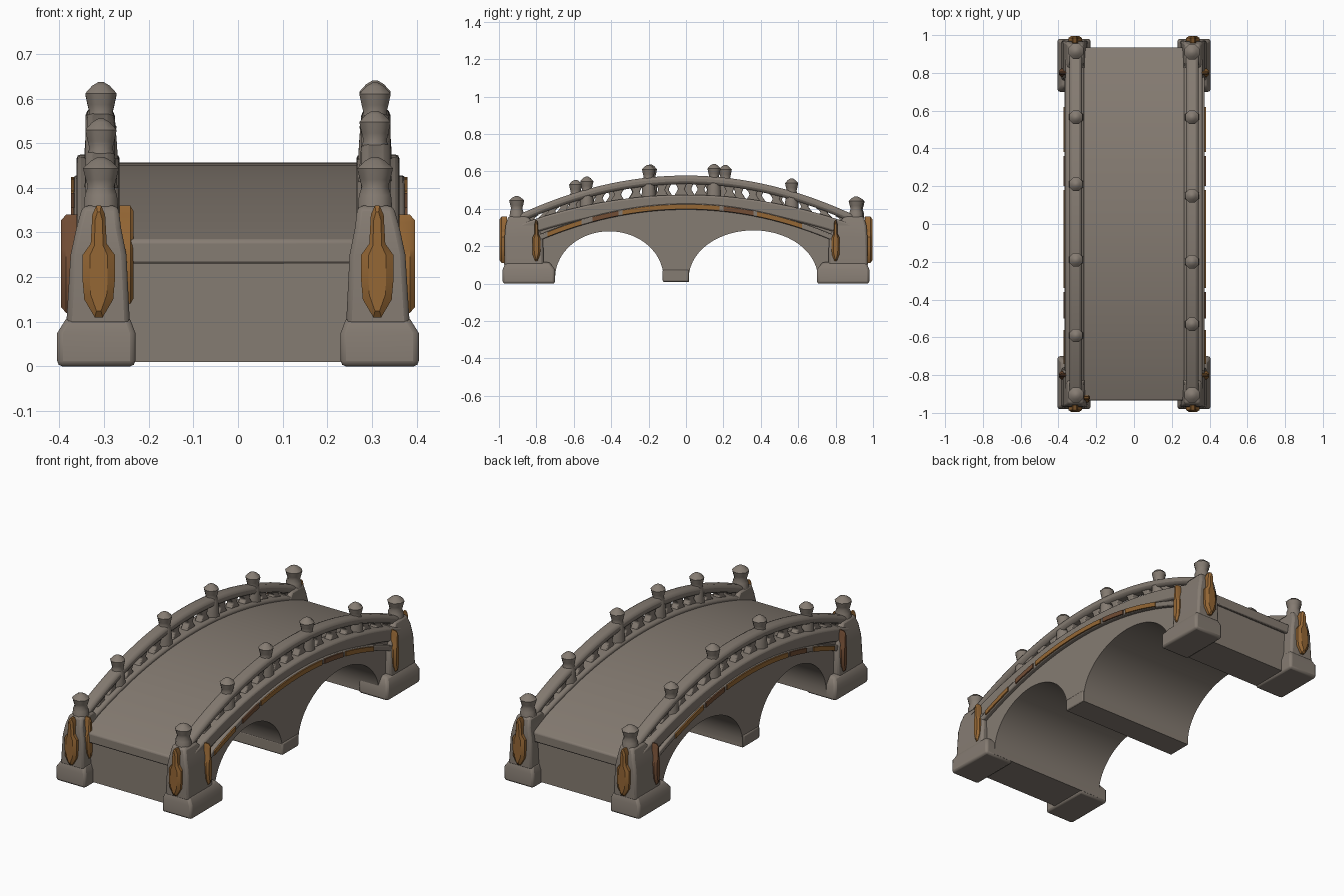
import bpy, bmesh, math
from mathutils import Vector

if "Cube" in bpy.data.objects:
    bpy.data.objects.remove(bpy.data.objects["Cube"])


def mat(name, col):
    m = bpy.data.materials.new(name)
    m.diffuse_color = (*col, 1)
    m.use_nodes = True
    m.node_tree.nodes["Principled BSDF"].inputs["Base Color"].default_value = m.diffuse_color
    return m


STONE = mat("taupe_stone", (0.235, 0.2, 0.168))
ORANGE = mat("ochre_bronze", (0.30, 0.135, 0.035))
BROWN = mat("rust_brown", (0.17, 0.075, 0.035))


def finish(name, bm, m, bevel=0.0, angle=40, segs=2):
    bmesh.ops.recalc_face_normals(bm, faces=bm.faces)
    me = bpy.data.meshes.new(name)
    bm.to_mesh(me)
    bm.free()
    ob = bpy.data.objects.new(name, me)
    bpy.context.collection.objects.link(ob)
    me.materials.append(m)
    if bevel:
        b = ob.modifiers.new("bevel", 'BEVEL')
        b.width, b.segments, b.limit_method = bevel, segs, 'ANGLE'
        b.angle_limit = math.radians(40)
    bpy.ops.object.select_all(action='DESELECT')
    ob.select_set(True)
    bpy.context.view_layer.objects.active = ob
    bpy.ops.object.shade_smooth_by_angle(angle=math.radians(angle))
    return ob


def loft(name, rings, m, **kw):
    """Skin a list of equal-length rings and cap both ends."""
    bm = bmesh.new()
    vs = [[bm.verts.new(p) for p in r] for r in rings]
    n = len(rings[0])
    for a, b in zip(vs, vs[1:]):
        for i in range(n):
            j = (i + 1) % n
            bm.faces.new((a[i], a[j], b[j], b[i]))
    bm.faces.new(vs[0])
    bm.faces.new(vs[-1])
    return finish(name, bm, m, **kw)


def band(name, x0, x1, low, high, y0, y1, m, n=32, **kw):
    """Strip of rectangular section following curves low(y) and high(y)."""
    ys = [y0 + (y1 - y0) * i / n for i in range(n + 1)]
    return loft(name, [[(x0, y, low(y)), (x1, y, low(y)), (x1, y, high(y)), (x0, y, high(y))]
                       for y in ys], m, **kw)


def deck(y):
    return 0.457 - 0.172 * (y / 0.93) ** 2


def rail(y):
    return 0.578 - 0.212 * (y / 0.9) ** 2


def stripe(y):
    return 0.412 - 0.14 * (y / 0.72) ** 2


def arch(cy, half, h, n=28):
    return [(cy - half * math.cos(math.pi * i / n), 0.03 + h * math.sin(math.pi * i / n))
            for i in range(n + 1)]


# bridge body: two-arch side profile pushed across the width
prof = [(-0.91, 0.01), (-0.70, 0.01)] + arch(-0.41, 0.29, 0.25)
prof += [(-0.12, 0.01), (0.015, 0.01)] + arch(0.36, 0.345, 0.255)
prof += [(0.705, 0.01), (0.91, 0.01)]
prof += [(y, deck(y) - 0.02) for y in [0.91 - 1.82 * i / 32 for i in range(33)]]
bm = bmesh.new()
f = bm.faces.new([bm.verts.new((-0.35, y, z)) for y, z in prof])
ext = bmesh.ops.extrude_face_region(bm, geom=[f])
bmesh.ops.translate(bm, vec=(0.7, 0, 0), verts=[v for v in ext["geom"] if isinstance(v, bmesh.types.BMVert)])
bmesh.ops.triangulate(bm, faces=[f for f in bm.faces if len(f.verts) > 4])
finish("arched_body", bm, STONE)

# walking deck with a lip over each end wall
band("deck", -0.30, 0.30, lambda y: deck(y) - 0.055, deck, -0.935, 0.935, STONE, bevel=0.008)


def box_ring(x0, x1, y0, y1, z):
    return [(x0, y0, z), (x1, y0, z), (x1, y1, z), (x0, y1, z)]


# pier footing
loft("pier_footing", [box_ring(-0.355, 0.355, -0.125, 0.015, z) for z in (0.01, 0.075)], STONE, bevel=0.008)


def plate(name, origin, along, out, hw, z0, z1, m, t=0.018):
    """Long faceted bronze ornament: pointed at both ends."""
    a, o, c = Vector(along), Vector(out), Vector(origin)
    h = z1 - z0
    prof = [(-0.25, 0), (-0.9, 0.16), (-1, 0.32), (-1, 0.56), (-0.5, 0.66), (-0.4, 0.92), (-0.15, 1)]
    prof += [(-u, v) for u, v in reversed(prof)]
    rings = []
    for d, s in ((-0.02, 1), (t * 0.4, 1), (t, 0.55)):
        rings.append([c + a * (u * hw * s) + o * d + Vector((0, 0, z0 + h * (0.5 + (v - 0.5) * (0.75 + 0.25 * s))))
                      for u, v in prof])
    loft(name, rings, m, angle=30)


def post(name, x, y, top, bottom, r):
    """Lathed post with a faceted bud finial."""
    prof = [(bottom, r * 1.2), (top - 0.14, r * 1.08), (top - 0.085, r * 0.95), (top - 0.066, r * 0.78),
            (top - 0.05, r * 0.9), (top - 0.025, r * 1.06), (top - 0.008, r * 0.6), (top, r * 0.2)]
    loft(name, [[(x + q * math.cos(math.pi * (i + .5) / 4), y + q * math.sin(math.pi * (i + .5) / 4), z)
                 for i in range(8)] for z, q in prof], STONE, angle=50)


post_ys = {-1: (-0.905, -0.59, -0.19, 0.21, 0.565, 0.915),
           1: (-0.905, -0.53, -0.20, 0.15, 0.565, 0.91)}

for s, side in ((-1, "left"), (1, "right")):
    x = s * 0.307
    # curb, upper rail and side moulding
    band(side + "_curb", s * 0.265, s * 0.362, lambda y: deck(y) - 0.055, lambda y: deck(y) + 0.018,
         -0.93, 0.93, STONE, bevel=0.01)
    band(side + "_top_rail", s * 0.276, s * 0.342, lambda y: rail(y) - 0.046, rail, -0.92, 0.92,
         STONE, bevel=0.016)
    xo = 0.374 if s < 0 else 0.38
    band(side + "_moulding", s * 0.33, s * (xo - 0.006), lambda y: stripe(y) - 0.016, lambda y: stripe(y) + 0.016,
         -0.80, 0.80, STONE, bevel=0.006)
    # bronze stretches on the moulding
    for k, (a, b, m) in enumerate(((-0.74, -0.56, ORANGE), (-0.50, -0.36, BROWN), (-0.34, 0.18, ORANGE),
                                   (0.20, 0.36, BROWN), (0.38, 0.62, ORANGE))):
        band(f"{side}_bronze_strip_{k}", s * (xo - 0.01), s * xo, lambda y: stripe(y) - 0.013,
             lambda y: stripe(y) + 0.012, a, b, m, n=10)
    # posts and balusters
    ys = post_ys[s]
    for k, y in enumerate(ys):
        end = k in (0, 5)
        top = rail(y) + (0.105 if end else 0.068)
        post(f"{side}_post_{k}", x, y, top, deck(y) - 0.03, 0.041 if end else 0.036)
    for k, (a, b) in enumerate(zip(ys, ys[1:])):
        for q in (0.2, 0.5, 0.8):
            y = a + (b - a) * q
            z0, z1 = deck(y) + 0.005, rail(y) - 0.03
            rings = []
            for t, w in ((0, 0.042), (0.25, 0.03), (0.5, 0.017), (0.75, 0.026), (1, 0.045)):
                z = z0 + (z1 - z0) * t
                rings.append(box_ring(x - 0.02, x + 0.02, y - w, y + w, z))
            loft(f"{side}_baluster_{k}_{int(q * 10)}", rings, STONE, bevel=0.005)
    # corner piers with spread footing and bronze ornaments
    for e, end in ((-1, "front"), (1, "back")):
        def ring(xi, xo, yi, yo, z):
            return box_ring(s * xi, s * xo, e * yi, e * yo, z)
        n = f"{end}_{side}"
        loft(n + "_footing", [ring(0.23, 0.405, 0.70, 0.98, 0.0), ring(0.23, 0.405, 0.70, 0.98, 0.075),
                              ring(0.245, 0.38, 0.73, 0.965, 0.115)], STONE, bevel=0.012)
        loft(n + "_pier", [ring(0.242, 0.385, 0.76, 0.972, 0.09), ring(0.25, 0.375, 0.765, 0.97, 0.25),
                           ring(0.262, 0.362, 0.80, 0.965, 0.31), ring(0.268, 0.348, 0.85, 0.95, 0.36)],
             STONE, bevel=0.012)
        plate(n + "_end_ornament", (s * 0.312, e * 0.978, 0), (1, 0, 0), (0, e, 0), 0.036, 0.11, 0.36, ORANGE)
        plate(n + "_side_ornament", (s * 0.378, e * 0.80, 0), (0, 1, 0), (s, 0, 0), 0.022, 0.12, 0.34,
              ORANGE if s > 0 else BROWN)
plate("inner_ornament", (-0.246, -0.92, 0), (0, 1, 0), (1, 0, 0), 0.025, 0.14, 0.36, ORANGE, t=0.012)
